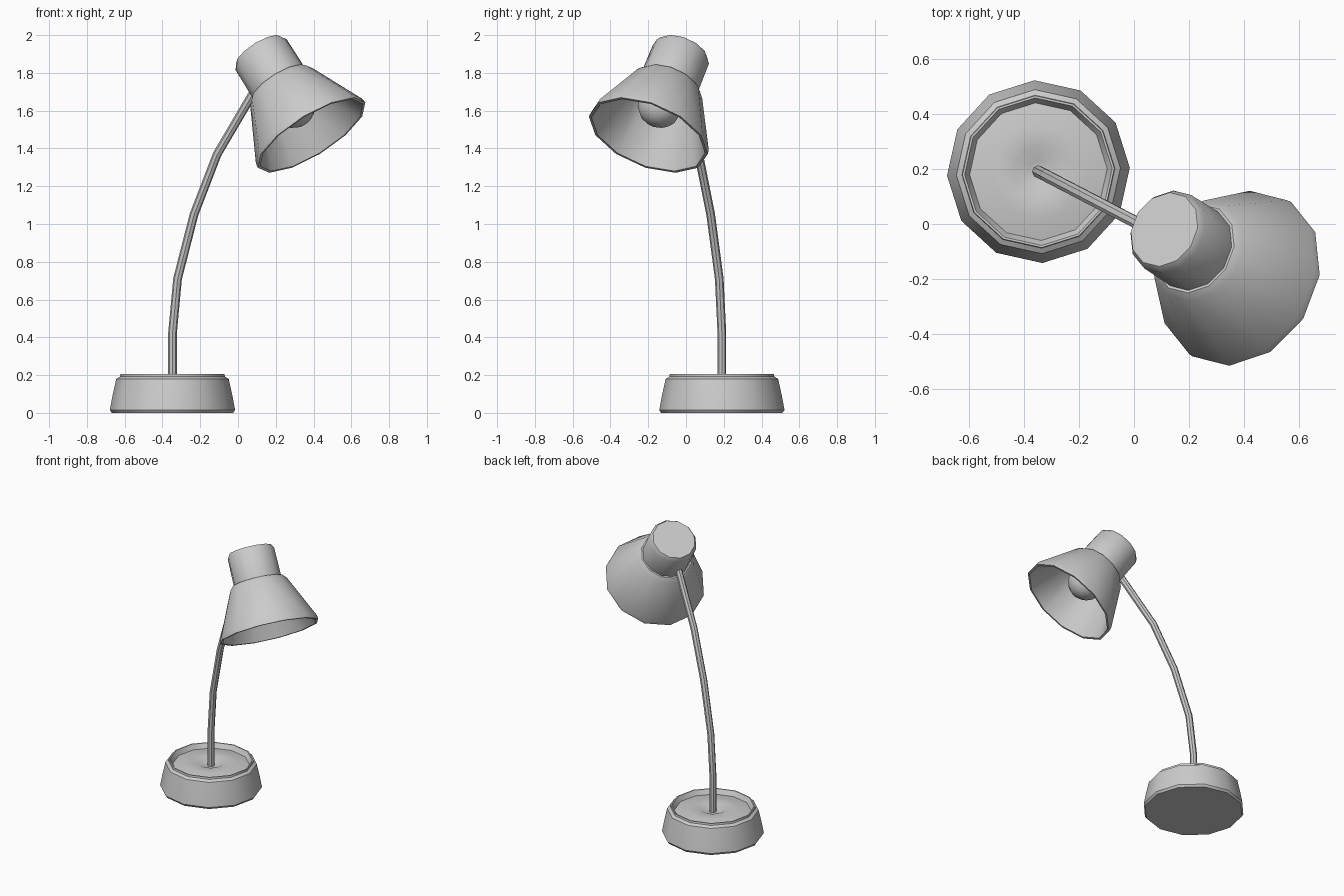
import bpy, bmesh, math
from mathutils import Matrix, Vector

if "Cube" in bpy.data.objects:
    bpy.data.objects.remove(bpy.data.objects["Cube"])

SIDES = 12


def lathe(name, profile, matrix, spin=0.0, sides=SIDES, sharp=35):
    """Revolve (radius, height) points about local z; radius 0 closes to a pole."""
    bm = bmesh.new()
    rings = []
    for r, z in profile:
        if r == 0:
            rings.append([bm.verts.new((0, 0, z))] * sides)
        else:
            angles = [spin + math.tau * i / sides for i in range(sides)]
            rings.append([bm.verts.new((r * math.cos(a), r * math.sin(a), z)) for a in angles])
    for a, b in zip(rings, rings[1:]):
        for i in range(sides):
            j = (i + 1) % sides
            bm.faces.new(dict.fromkeys((a[i], a[j], b[j], b[i])))
    bmesh.ops.recalc_face_normals(bm, faces=bm.faces)
    mesh = bpy.data.meshes.new(name)
    bm.to_mesh(mesh)
    bm.free()
    obj = bpy.data.objects.new(name, mesh)
    obj.matrix_world = matrix
    bpy.context.collection.objects.link(obj)
    smooth(obj, sharp)
    return obj


def smooth(obj, angle):
    bpy.ops.object.select_all(action='DESELECT')
    obj.select_set(True)
    bpy.context.view_layer.objects.active = obj
    bpy.ops.object.shade_smooth_by_angle(angle=math.radians(angle))


# weighted base with a shallow dished top
BX, BY = -0.347, 0.19
lathe("base",
      [(0, 0), (0.322, 0), (0.332, 0.015), (0.318, 0.09), (0.298, 0.18), (0.278, 0.192),
       (0.276, 0.205), (0.268, 0.205), (0.25, 0.172), (0.17, 0.188), (0.092, 0.188),
       (0.04, 0.165), (0, 0.165)],
      Matrix.Translation((BX, BY, 0)), spin=math.radians(2.5))

# bent arm, lying in one vertical plane
curve = bpy.data.curves.new("arm", 'CURVE')
curve.dimensions = '3D'
curve.bevel_depth = 0.023
curve.bevel_resolution = 2
curve.use_fill_caps = True
path = [(BX, 0.16), (BX, 0.42), (-0.32, 0.71), (-0.233, 1.05), (-0.11, 1.37), (0.09, 1.71)]
spline = curve.splines.new('POLY')
spline.points.add(len(path) - 1)
for point, (x, z) in zip(spline.points, path):
    point.co = (x, BY - 0.52 * (x - BX), z, 1)
arm = bpy.data.objects.new("arm", curve)
bpy.context.collection.objects.link(arm)
bpy.ops.object.select_all(action='DESELECT')
arm.select_set(True)
bpy.context.view_layer.objects.active = arm
bpy.ops.object.convert(target='MESH')
smooth(bpy.context.object, 35)

# tilted frame of the lamp head: origin at the cap, local -z towards the opening
cap = Vector((0.11, -0.02, 1.916))
opening = Vector((0.39, -0.2, 1.47))
up = (cap - opening).normalized()
side = up.cross(Vector((0, 0, 1))).normalized()
ahead = side.cross(up)
head = Matrix.Translation(cap) @ Matrix((ahead, side, up)).transposed().to_4x4()

# lamp head: capped neck, flared shade, thin lip and inner wall
lathe("shade",
      [(0, 0), (0.142, 0), (0.158, -0.025), (0.16, -0.215), (0.17, -0.215), (0.194, -0.24),
       (0.33, -0.53), (0.333, -0.556), (0.318, -0.556), (0.184, -0.258), (0.1, -0.245), (0, -0.245)],
      head)

# light bulb
R = 0.12
lathe("bulb",
      [(R * math.sin(math.pi * k / 8) if 0 < k < 8 else 0, -0.36 + R * math.cos(math.pi * k / 8))
       for k in range(9)],
      head, sharp=60)
